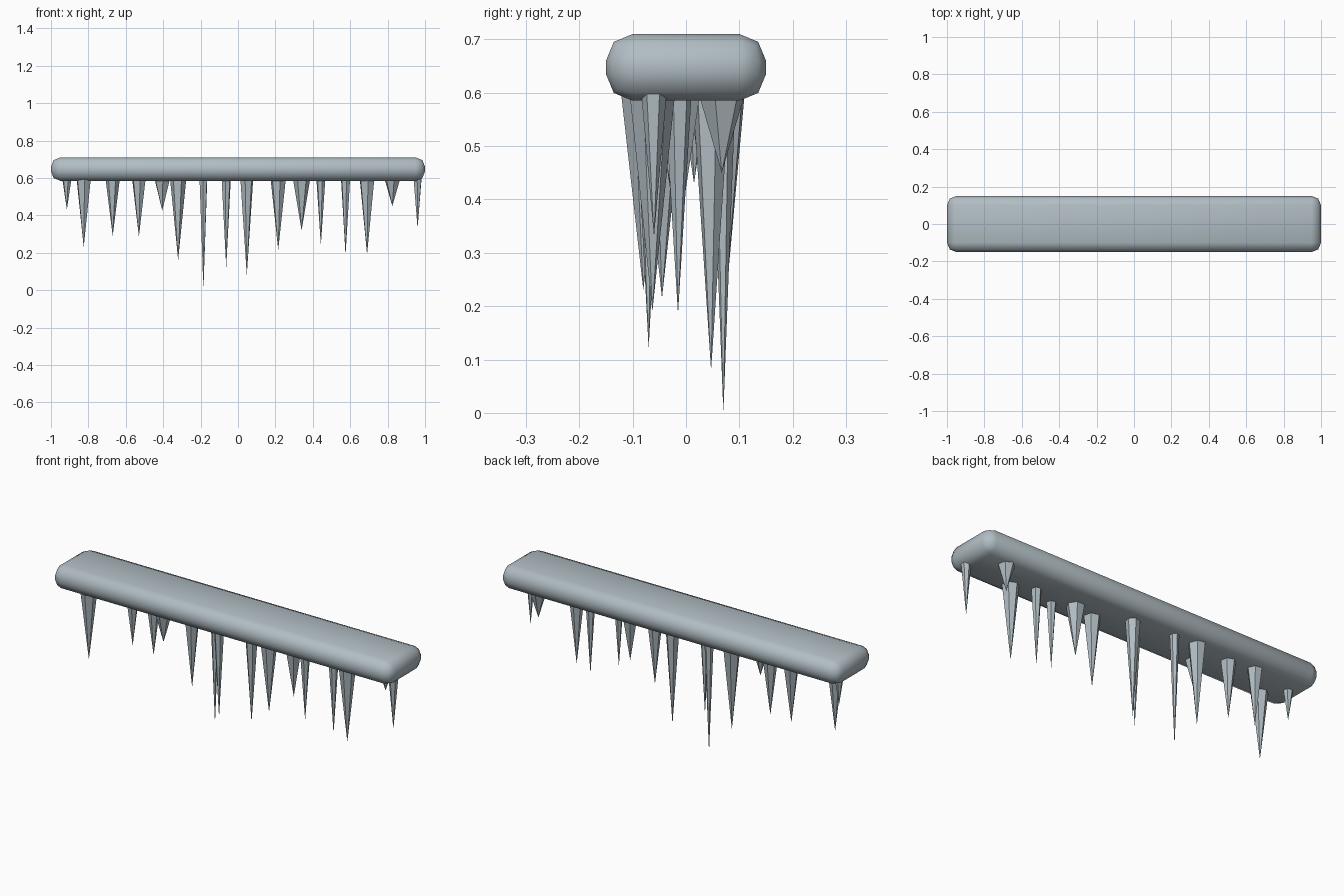
import bpy, math, random

if "Cube" in bpy.data.objects:
    bpy.data.objects.remove(bpy.data.objects["Cube"])

random.seed(4)
ice = bpy.data.materials.new("pale_ice_grey")
ice.diffuse_color = (0.44, 0.51, 0.55, 1)
ice.use_nodes = True
ice.node_tree.nodes["Principled BSDF"].inputs["Base Color"].default_value = ice.diffuse_color

# Rounded ledge the icicles hang from
bpy.ops.mesh.primitive_cube_add(size=1, location=(0, 0, 0.6475))
ledge = bpy.context.object
ledge.name = "ledge"
ledge.scale = (2.0, 0.30, 0.125)
bpy.ops.object.transform_apply(location=False, rotation=False, scale=True)
bevel = ledge.modifiers.new("rounding", 'BEVEL')
bevel.width = 0.05
bevel.segments = 2
bpy.ops.object.modifier_apply(modifier=bevel.name)
bpy.ops.object.shade_smooth()
ledge.data.materials.append(ice)

# Icicles: x, y, tip height, radius
TOP = 0.60
icicles = [
    (-0.915, 0.015, 0.43, 0.026), (-0.825, -0.08, 0.23, 0.042),
    (-0.67, 0.068, 0.29, 0.039), (-0.53, 0.045, 0.285, 0.039),
    (-0.405, -0.05, 0.425, 0.047), (-0.32, 0.07, 0.16, 0.044),
    (-0.185, 0.07, 0.0, 0.023), (-0.063, -0.07, 0.12, 0.026),
    (0.047, 0.047, 0.08, 0.036), (0.215, -0.045, 0.215, 0.043),
    (0.34, -0.015, 0.32, 0.047), (0.443, -0.066, 0.24, 0.025),
    (0.575, -0.015, 0.185, 0.026), (0.69, -0.063, 0.19, 0.043),
    (0.825, 0.067, 0.45, 0.045), (0.96, -0.06, 0.33, 0.024),
]
for i, (x, y, tip, radius) in enumerate(icicles):
    bpy.ops.mesh.primitive_cone_add(
        vertices=6, radius1=0, radius2=radius, depth=TOP - tip,
        location=(x, y, (TOP + tip) / 2),
        rotation=(0, 0, random.uniform(0, math.pi / 3)))
    icicle = bpy.context.object
    icicle.name = f"icicle_{i + 1}"
    icicle.data.materials.append(ice)
